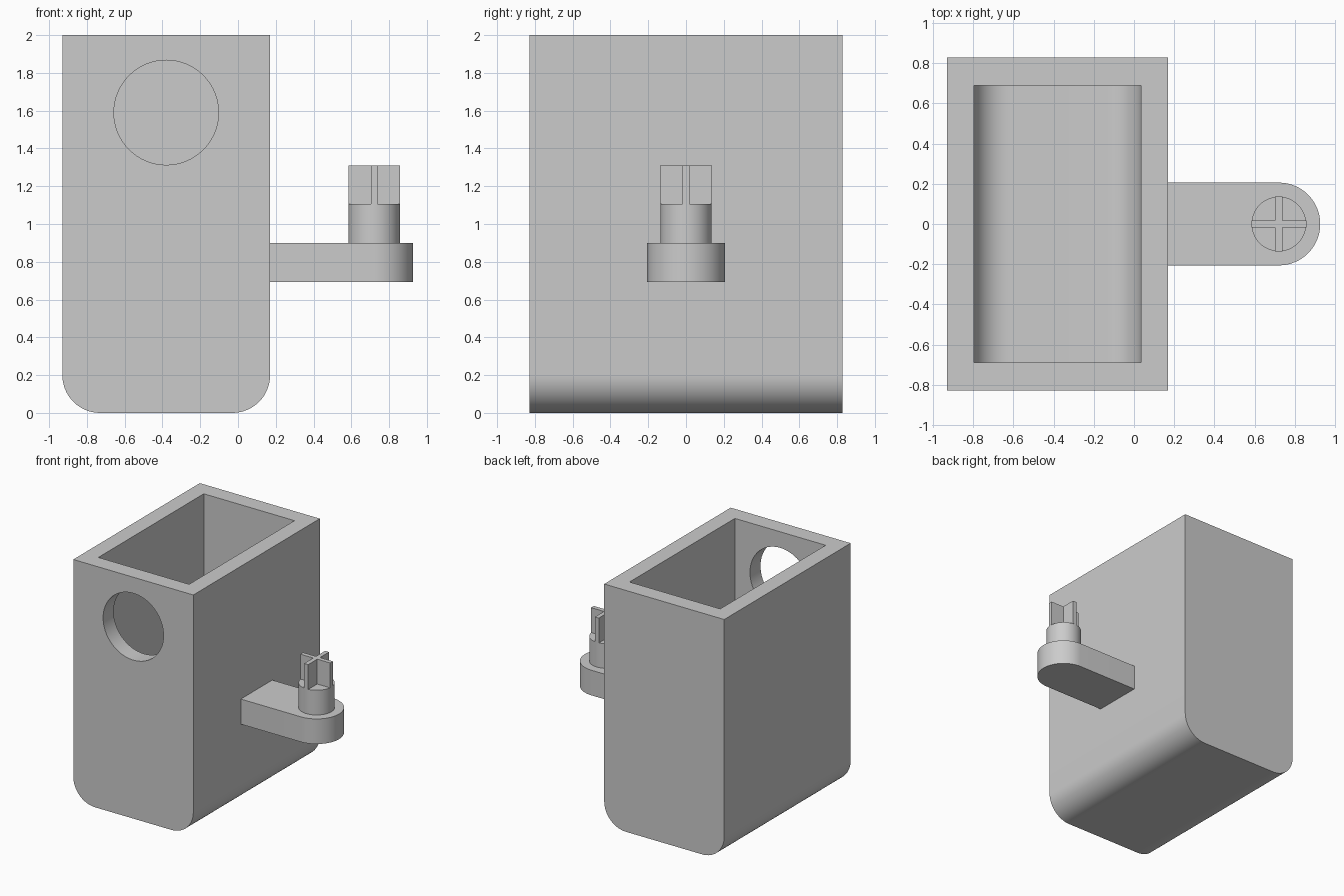
import bpy, bmesh, math
from mathutils import Vector

if "Cube" in bpy.data.objects:
    bpy.data.objects.remove(bpy.data.objects["Cube"])

grey = bpy.data.materials.new("plain grey")
grey.use_nodes = True
grey.diffuse_color = (0.6, 0.6, 0.6, 1)
grey.node_tree.nodes["Principled BSDF"].inputs["Base Color"].default_value = (0.6, 0.6, 0.6, 1)


def prism(name, outline, direction):
    """Solid made by sweeping a flat closed outline along a direction."""
    mesh = bpy.data.meshes.new(name)
    bm = bmesh.new()
    face = bm.faces.new([bm.verts.new(p) for p in outline])
    swept = bmesh.ops.extrude_face_region(bm, geom=[face])["geom"]
    bmesh.ops.translate(bm, vec=Vector(direction),
                        verts=[g for g in swept if isinstance(g, bmesh.types.BMVert)])
    bmesh.ops.recalc_face_normals(bm, faces=bm.faces)
    bm.to_mesh(mesh)
    bm.free()
    mesh.materials.append(grey)
    obj = bpy.data.objects.new(name, mesh)
    bpy.context.collection.objects.link(obj)
    return obj


def arc(cx, cy, r, start, end, steps):
    angles = [math.radians(start + (end - start) * i / steps) for i in range(steps + 1)]
    return [(cx + r * math.cos(a), cy + r * math.sin(a)) for a in angles]


def trough(name, x0, x1, y0, y1, z0, z1, r):
    """Block whose two long lower edges are rounded."""
    outline = [(x0, z1)] + arc(x0 + r, z0 + r, r, 180, 270, 16)
    outline += arc(x1 - r, z0 + r, r, 270, 360, 16) + [(x1, z1)]
    return prism(name, [(x, y0, z) for x, z in outline], (0, y1 - y0, 0))


def box(name, x0, x1, y0, y1, z0, z1):
    return prism(name, [(x0, y0, z0), (x1, y0, z0), (x1, y1, z0), (x0, y1, z0)], (0, 0, z1 - z0))


def cut(target, cutter):
    mod = target.modifiers.new("cut", "BOOLEAN")
    mod.operation, mod.solver, mod.object = "DIFFERENCE", "EXACT", cutter
    bpy.context.view_layer.objects.active = target
    bpy.ops.object.modifier_apply(modifier=mod.name)
    bpy.data.objects.remove(cutter)


# Container with an open top and a round hole through the front wall
container = trough("container", -0.93, 0.17, -0.828, 0.828, 0, 2, 0.2)
cut(container, trough("cavity_cutter", -0.797, 0.035, -0.69, 0.69, 0.138, 2.2, 0.17))
circle = arc(-0.38, 1.59, 0.277, 0, 360, 64)[:-1]
cut(container, prism("hole_cutter", [(x, -1, z) for x, z in circle], (0, 0.6, 0)))

# Side arm with a rounded tip
PEG_X = 0.721
tip = [(0.17, -0.206)] + arc(PEG_X, 0, 0.206, -90, 90, 32) + [(0.17, 0.206)]
arm = prism("side_arm", [(x, y, 0.692) for x, y in tip], (0, 0, 0.208))

# Round peg with a cross-shaped key on top
ring = arc(PEG_X, 0, 0.136, 0, 360, 48)[:-1]
peg = prism("peg", [(x, y, 0.9) for x, y in ring], (0, 0, 0.205))
half, thin = 0.137, 0.018
key = []
for sx, sy in ((1, 1), (-1, 1), (-1, -1), (1, -1)):
    corner = [(half, thin), (thin, thin), (thin, half)]
    if sx * sy < 0:
        corner.reverse()
    key += [(PEG_X + sx * x, sy * y, 1.105) for x, y in corner]
cross = prism("cross_key", key, (0, 0, 0.206))

# Smooth the rounded surfaces, keep the hard edges
bpy.ops.object.select_all(action="DESELECT")
for obj in (container, arm, peg, cross):
    obj.select_set(True)
bpy.context.view_layer.objects.active = container
bpy.ops.object.shade_smooth_by_angle(angle=math.radians(30))
